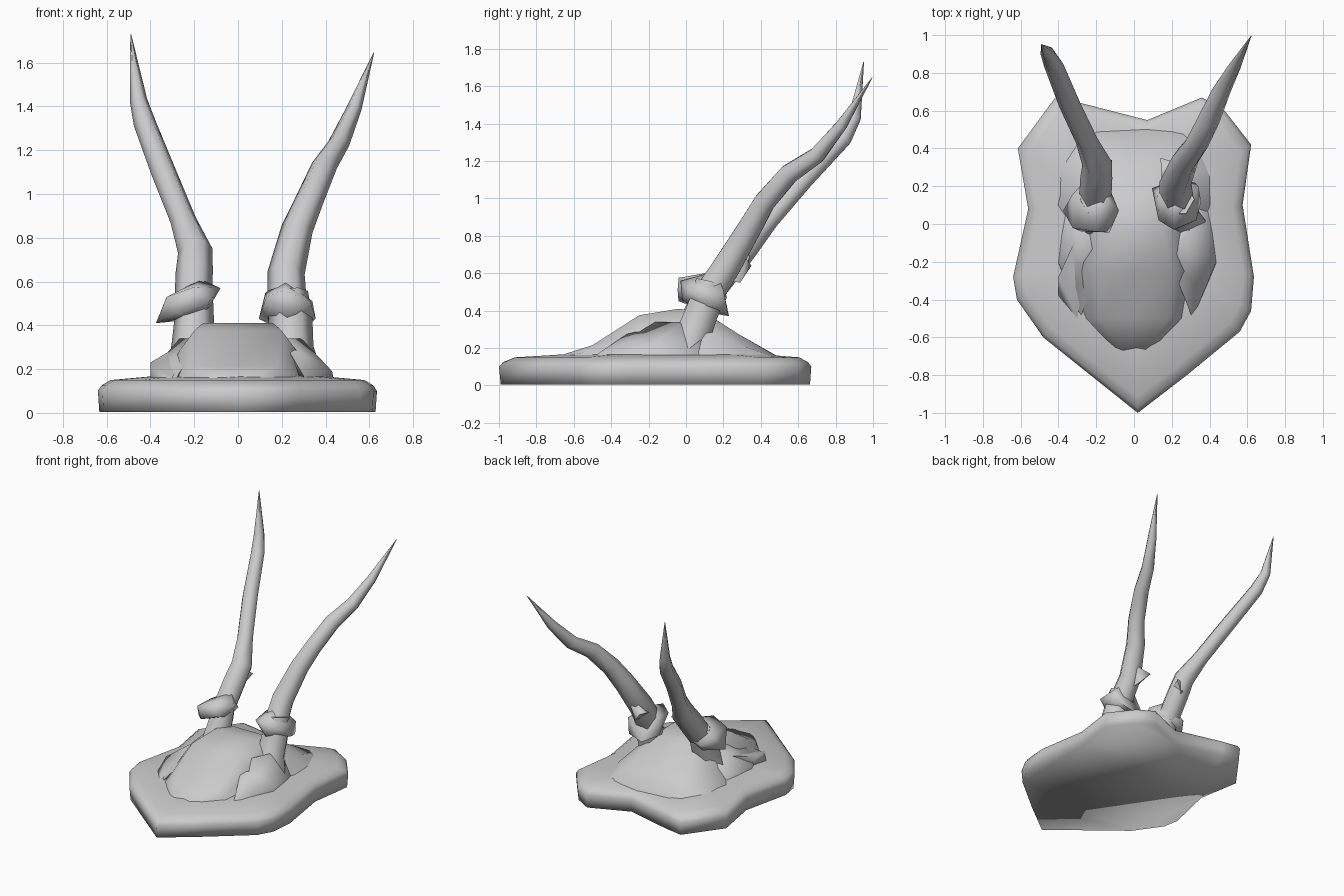
import bpy, bmesh, math
from mathutils import Vector


def finish(name, bm, angle=80):
    bmesh.ops.recalc_face_normals(bm, faces=bm.faces[:])
    me = bpy.data.meshes.new(name)
    bm.to_mesh(me)
    bm.free()
    ob = bpy.data.objects.new(name, me)
    bpy.context.collection.objects.link(ob)
    bpy.ops.object.select_all(action='DESELECT')
    ob.select_set(True)
    bpy.context.view_layer.objects.active = ob
    bpy.ops.object.shade_smooth_by_angle(angle=math.radians(angle))
    return ob


def loft(name, rings, angle=80):
    """Skin a list of closed rings and cap both ends."""
    bm = bmesh.new()
    loops = [[bm.verts.new(p) for p in r] for r in rings]
    for a, b in zip(loops, loops[1:]):
        n = len(a)
        for i in range(n):
            bm.faces.new((a[i], a[(i + 1) % n], b[(i + 1) % n], b[i]))
    bm.faces.new(loops[0])
    bm.faces.new(loops[-1])
    return finish(name, bm, angle)


def tube(name, path, sides=6):
    """Tapered tube through (x, y, z, radius) points."""
    pts = [Vector(p[:3]) for p in path]
    rings = []
    for i, p in enumerate(pts):
        t = (pts[min(i + 1, len(pts) - 1)] - pts[max(i - 1, 0)]).normalized()
        u = (Vector((1, 0, 0)) - t * t.x).normalized()
        v = t.cross(u)
        r = path[i][3]
        rings.append([p + r * (math.cos(a) * u + math.sin(a) * v)
                      for a in (2 * math.pi * k / sides for k in range(sides))])
    return loft(name, rings)


def hull(name, pts):
    bm = bmesh.new()
    for p in pts:
        bm.verts.new(p)
    res = bmesh.ops.convex_hull(bm, input=bm.verts[:])
    inner = [v for v in res["geom_interior"] if isinstance(v, bmesh.types.BMVert)]
    bmesh.ops.delete(bm, geom=inner, context='VERTS')
    return finish(name, bm)


# Shield-shaped plaque with a rounded rim, shaded smoothly into its underside
outline = [(0.02, -1), (0.28, -0.8), (0.56, -0.57), (0.62, -0.46), (0.635, -0.28),
           (0.575, 0.1), (0.62, 0.42), (0.48, 0.6), (0.36, 0.67), (0.07, 0.55),
           (-0.28, 0.64), (-0.42, 0.665), (-0.615, 0.4), (-0.56, 0.08),
           (-0.64, -0.28), (-0.62, -0.4), (-0.48, -0.6)]
levels = [(0.99, 0.005), (1.0, 0.1), (0.975, 0.125), (0.91, 0.15), (0.6, 0.168)]
loft("plaque", [[(x * s, (y + 0.05) * s - 0.05, z) for x, y in outline]
                for s, z in levels], 110)

# Skull mound: cross-sections (y, base half width, top half width, height)
sections = [(-0.68, 0.10, 0.05, 0.158), (-0.5, 0.27, 0.18, 0.215),
            (-0.25, 0.32, 0.2, 0.375), (-0.04, 0.33, 0.16, 0.41),
            (0.1, 0.42, 0.16, 0.39), (0.28, 0.42, 0.2, 0.275),
            (0.5, 0.32, 0.2, 0.15)]
rings = []
for y, w, t, h in sections:
    side = 0.14 + (h - 0.14) * 0.6
    mid = (w + t) / 2 + 0.01
    rings.append([(-w, y, 0.14), (-mid, y, side), (-t, y, h), (0, y, h),
                  (t, y, h), (mid, y, side), (w, y, 0.14)])
loft("skull", rings)

# Brow ridges running forward from the antler bases
ridge = [(0.29, -0.02, 0.34), (0.29, 0.1, 0.3), (0.43, -0.21, 0.19),
         (0.37, -0.36, 0.18), (0.31, -0.5, 0.15), (0.44, -0.2, 0.14),
         (0.2, -0.22, 0.34), (0.2, 0.1, 0.15), (0.4, 0.1, 0.14)]
hull("brow_right", ridge)
hull("brow_left", [(-0.92 * x, y, z) for x, y, z in ridge])
hull("brow_spur_left", [(-0.3, -0.06, 0.29), (-0.4, -0.28, 0.23), (-0.4, -0.38, 0.16),
                        (-0.3, -0.5, 0.16), (-0.36, -0.2, 0.15), (-0.25, -0.2, 0.25)])

# Antler bases
tube("base_left", [(-0.21, -0.05, 0.12, 0.13), (-0.205, 0.03, 0.3, 0.1),
                   (-0.2, 0.09, 0.43, 0.09), (-0.2, 0.13, 0.55, 0.085)])
tube("base_right", [(0.26, -0.02, 0.1, 0.15), (0.24, 0.05, 0.3, 0.105),
                    (0.24, 0.1, 0.43, 0.1), (0.23, 0.13, 0.55, 0.09)])

# Angular, tilted burr collars
hull("burr_left", [(-0.375, 0.07, 0.41), (-0.325, -0.02, 0.53), (-0.33, 0.15, 0.52),
                   (-0.2, -0.04, 0.575), (-0.08, 0.07, 0.57), (-0.13, -0.045, 0.51),
                   (-0.17, 0.16, 0.61), (-0.27, 0.22, 0.47), (-0.28, -0.04, 0.45),
                   (-0.13, 0.19, 0.49), (-0.27, 0.19, 0.42), (-0.15, 0.1, 0.45)])
hull("burr_right", [(0.095, 0.19, 0.43), (0.13, 0.02, 0.53), (0.125, 0.16, 0.55),
                    (0.21, -0.03, 0.56), (0.33, 0.02, 0.51), (0.355, 0.12, 0.43),
                    (0.34, 0.2, 0.51), (0.32, 0.22, 0.4), (0.21, 0.23, 0.37),
                    (0.22, 0.16, 0.61), (0.24, -0.02, 0.46), (0.2, 0.05, 0.4)])

# Antler beams, each with its own bend
tube("antler_left", [(-0.205, 0.13, 0.5, 0.085), (-0.2, 0.24, 0.64, 0.085),
                     (-0.195, 0.32, 0.74, 0.08), (-0.25, 0.44, 0.88, 0.06),
                     (-0.34, 0.63, 1.1, 0.058), (-0.425, 0.84, 1.32, 0.052),
                     (-0.455, 0.9, 1.43, 0.04), (-0.49, 0.95, 1.73, 0.002)])
tube("antler_right", [(0.225, 0.13, 0.5, 0.09), (0.22, 0.22, 0.64, 0.085),
                      (0.27, 0.34, 0.84, 0.073), (0.33, 0.42, 0.98, 0.065),
                      (0.395, 0.55, 1.13, 0.06), (0.46, 0.7, 1.23, 0.05),
                      (0.53, 0.83, 1.39, 0.035), (0.62, 0.995, 1.645, 0.002)])

# Small backward knobs at the antler roots
hull("knob_left", [(-0.115, 0.34, 0.69), (-0.19, 0.2, 0.6), (-0.2, 0.27, 0.78),
                   (-0.13, 0.25, 0.66), (-0.22, 0.34, 0.7), (-0.17, 0.32, 0.61)])
hull("knob_right", [(0.14, 0.35, 0.64), (0.21, 0.2, 0.56), (0.22, 0.26, 0.72),
                    (0.15, 0.2, 0.6), (0.24, 0.32, 0.68), (0.22, 0.29, 0.55)])
